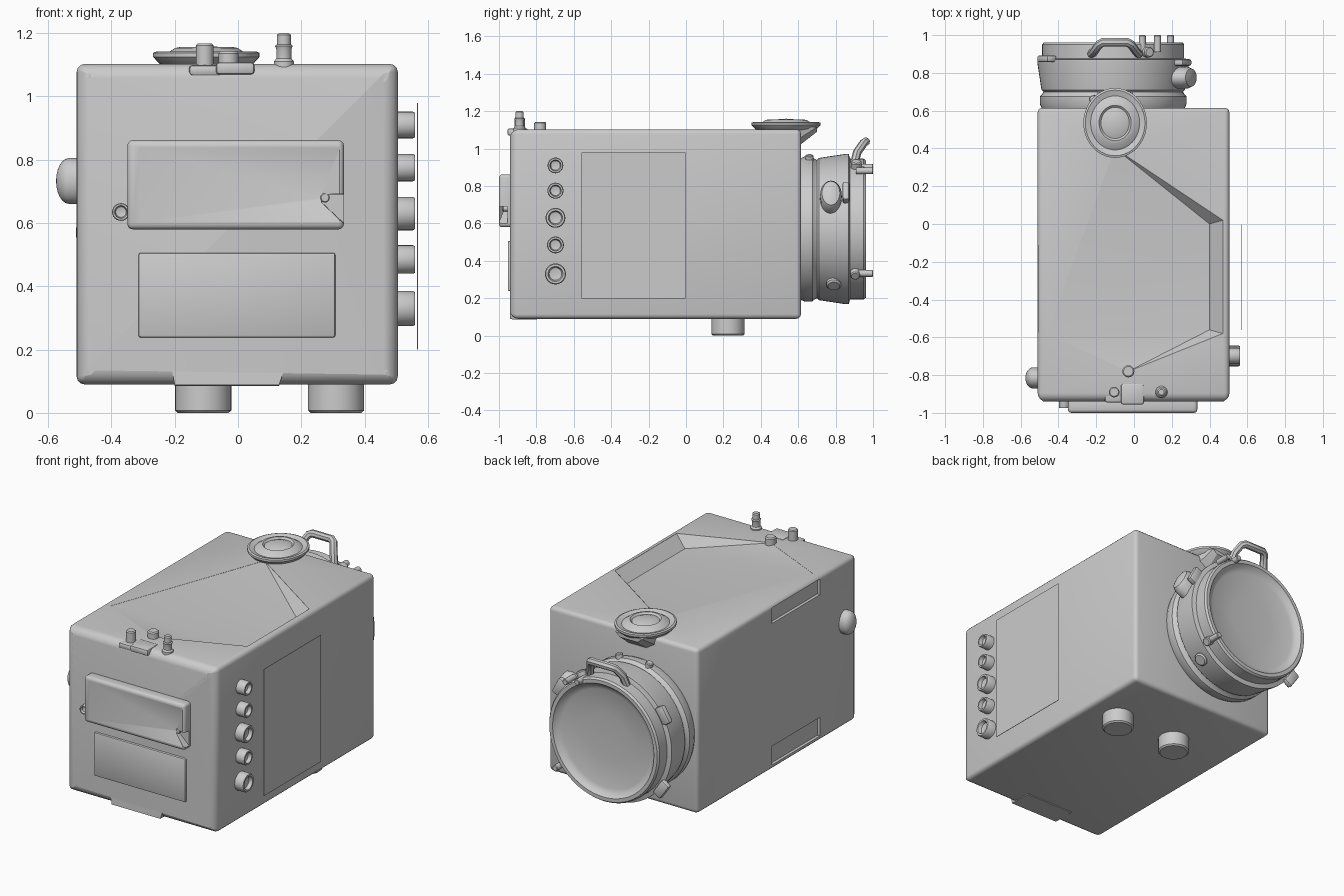
import bpy, bmesh
from math import sin, cos, pi, radians
from mathutils import Vector, Matrix

if "Cube" in bpy.data.objects:
    bpy.data.objects.remove(bpy.data.objects["Cube"])


def finish(name, bm, angle=35):
    bmesh.ops.recalc_face_normals(bm, faces=bm.faces)
    me = bpy.data.meshes.new(name)
    bm.to_mesh(me)
    bm.free()
    ob = bpy.data.objects.new(name, me)
    bpy.context.collection.objects.link(ob)
    smooth(ob, angle)
    return ob


def smooth(ob, angle=35):
    bpy.ops.object.select_all(action='DESELECT')
    ob.select_set(True)
    bpy.context.view_layer.objects.active = ob
    bpy.ops.object.shade_smooth_by_angle(angle=radians(angle))


def box(name, lo, hi, bevel=0.0, seg=3, front_bevel=None):
    bm = bmesh.new()
    lo, hi = Vector(lo), Vector(hi)
    size = hi - lo
    bmesh.ops.create_cube(bm, size=1, matrix=Matrix.Translation((lo + hi) / 2) @ Matrix.Diagonal((*size, 1)))
    if front_bevel:
        edges = [e for e in bm.edges if all(v.co.y < lo.y + 1e-4 for v in e.verts)]
        rest = [e for e in bm.edges if e not in edges]
        bmesh.ops.bevel(bm, geom=rest, offset=bevel, segments=seg, profile=0.5, affect='EDGES')
        edges = [e for e in bm.edges if all(v.co.y < lo.y + 1e-4 for v in e.verts)]
        bmesh.ops.bevel(bm, geom=edges, offset=front_bevel, segments=4, profile=0.5, affect='EDGES')
    elif bevel:
        bmesh.ops.bevel(bm, geom=bm.edges[:], offset=bevel, segments=seg, profile=0.5, affect='EDGES')
    return finish(name, bm)


def hull(name, pts):
    bm = bmesh.new()
    for p in pts:
        bm.verts.new(p)
    res = bmesh.ops.convex_hull(bm, input=bm.verts[:])
    junk = [v for v in bm.verts if not v.link_faces]
    bmesh.ops.delete(bm, geom=junk, context='VERTS')
    return finish(name, bm, 25)


def lathe(name, profile, origin, axis=(0, 0, 1), seg=32, squash=(1, 1)):
    """Spin (radius, height) points around an axis."""
    bm = bmesh.new()
    rot = Vector((0, 0, 1)).rotation_difference(Vector(axis)).to_matrix()
    rings = []
    for r, h in profile:
        rings.append([bm.verts.new(rot @ Vector((r * squash[0] * cos(2 * pi * i / seg),
                                                 r * squash[1] * sin(2 * pi * i / seg), h)) + Vector(origin))
                      for i in range(seg)])
    for a, b in zip(rings, rings[1:]):
        for i in range(seg):
            j = (i + 1) % seg
            bm.faces.new((a[i], a[j], b[j], b[i]))
    bmesh.ops.remove_doubles(bm, verts=bm.verts[:], dist=1e-5)
    return finish(name, bm)


def peg(name, origin, r, length, axis=(0, 0, 1), seg=20):
    b = r * 0.2
    return lathe(name, [(0, 0), (r, 0), (r, length - b), (r - b, length), (0, length)], origin, axis, seg)


def cut(ob, cutter):
    mod = ob.modifiers.new("cut", 'BOOLEAN')
    mod.operation, mod.solver, mod.object = 'DIFFERENCE', 'EXACT', cutter
    dg = bpy.context.evaluated_depsgraph_get()
    me = bpy.data.meshes.new_from_object(ob.evaluated_get(dg))
    ob.modifiers.clear()
    ob.data = me
    bpy.data.objects.remove(cutter)
    smooth(ob)


# main housing
body = box("housing", (-0.51, -0.94, 0.09), (0.505, 0.615, 1.103), 0.025, 3, 0.045)

# sunken top surface, deepest along the right-hand grip slot
rim = [(-0.1, 0.40), (-0.46, -0.58), (-0.03, -0.78), (0.47, -0.58), (0.47, 0.02)]
cut(body, hull("top_dent_cutter", [(x, y, z) for x, y in rim for z in (1.102, 1.2)]
               + [(0.40, 0.0, 1.035), (0.40, -0.56, 1.035)]))

# grip notches on the left side
for lo, hi in ((0.99, 1.085), (0.12, 0.235)):
    cut(body, box("notch_cutter", (-0.6, -0.575, lo), (-0.492, -0.11, hi)))

# bottom front catch
hull("front_catch", [(x, y, z) for x, y, z in
     [(-0.215, -0.938, 0.165), (0.155, -0.938, 0.165), (-0.2, -0.942, 0.088), (0.13, -0.942, 0.088),
      (-0.2, -0.80, 0.085), (0.13, -0.80, 0.085), (-0.2, -0.8, 0.16), (0.13, -0.8, 0.16)]])

# front viewing plate with folded face and corner notch
plate = box("viewing_plate", (-0.35, -1.0, 0.58), (0.335, -0.92, 0.862), 0.018, 3)
cut(plate, hull("plate_fold_cutter", [(x, y, z) for x in (-0.33, 0.325) for z in (0.60, 0.845)
                                      for y in (-1.001, -1.1)] + [(0.26, -0.972, 0.68)]))
cut(plate, hull("plate_notch_cutter", [(0.26, -1.1, 0.695), (0.345, -1.1, 0.695), (0.345, -1.1, 0.585),
                                       (0.265, -0.955, 0.69), (0.345, -0.955, 0.69),
                                       (0.345, -0.955, 0.59), (0.265, -0.955, 0.665), (0.26, -1.1, 0.665)]))
box("lower_panel", (-0.315, -0.953, 0.238), (0.308, -0.92, 0.506), 0.008, 2)
cup = lambda r, h: [(0, 0), (r, 0), (r, h * 0.9), (r * 0.92, h), (r * 0.72, h), (r * 0.6, h * 0.7), (0, h * 0.6)]
lathe("plate_button", cup(0.028, 0.05), (-0.37, -0.925, 0.635), (0, -1, 0), 24)
peg("notch_pin", (0.275, -0.94, 0.68), 0.015, 0.04, (0, -1, 0))

# right side sockets and thin cover sheet
for i, (z, r) in enumerate([(0.91, 0.042), (0.775, 0.043), (0.63, 0.053), (0.485, 0.045), (0.33, 0.056)]):
    lathe(f"socket_{i + 1}", cup(r, 0.07), (0.49, -0.698, z), (1, 0, 0), 28)
box("side_cover_sheet", (0.566, -0.56, 0.2), (0.569, -0.003, 0.98))

# left side button
lathe("side_button", [(0, 0), (0.06, 0), (0.06, 0.045)] +
      [(0.06 * cos(a * pi / 12), 0.045 + 0.04 * sin(a * pi / 12)) for a in range(1, 7)],
      (-0.49, -0.815, 0.733), (-1, 0, 0), 28, (1.2, 0.93))

# feet
for i, x in enumerate((-0.11, 0.31)):
    lathe(f"foot_{i + 1}", [(0, 0), (0.08, 0), (0.089, 0.008), (0.089, 0.1), (0, 0.1)], (x, 0.225, 0))

# controls on the top front edge
box("control_bracket", (-0.07, -0.955, 1.07), (0.052, -0.845, 1.108), 0.01, 2)
box("control_arm", (-0.155, -0.945, 1.065), (-0.05, -0.86, 1.10), 0.012, 2)
peg("control_post", (-0.105, -0.89, 1.07), 0.028, 0.097)
peg("top_button", (-0.03, -0.78, 1.06), 0.032, 0.083)
lathe("tall_post", [(0, 0), (0.032, 0), (0.032, 0.05), (0.024, 0.06), (0.024, 0.09), (0.028, 0.1),
                    (0.022, 0.105), (0.022, 0.135), (0.015, 0.14), (0, 0.14)], (0.145, -0.89, 1.06), seg=24)

# mushroom cap at the rear of the top
lathe("top_cap", [(0, 0), (0.09, 0), (0.15, 0.035), (0.168, 0.055), (0.168, 0.068), (0.158, 0.072), (0.13, 0.062),
                  (0.10, 0.083), (0.085, 0.086), (0.075, 0.076), (0.05, 0.086), (0, 0.09)],
      (-0.1, 0.535, 1.07), seg=40, squash=(1, 1.1))
hull("cap_support", [(-0.1 + s * w, y, z) for s in (-1, 1) for w, y, z in
                     [(0.09, 0.70, 1.115), (0.06, 0.70, 1.09), (0.06, 0.61, 1.02), (0.13, 0.60, 1.12), (0.12, 0.60, 1.05)]])

# rear barrel with dished cap
CX, CZ = -0.11, 0.57
lathe("rear_barrel", [(0, 0), (0.375, 0), (0.388, 0.03), (0.388, 0.07), (0.376, 0.082), (0.37, 0.095),
                      (0.38, 0.105), (0.402, 0.25), (0.402, 0.265), (0.376, 0.272), (0.376, 0.345),
                      (0.367, 0.357), (0.345, 0.357), (0.328, 0.335), (0.30, 0.325), (0.15, 0.315), (0, 0.312)],
      (CX, 0.605, CZ), (0, 1, 0), 64)


def on_barrel(deg, r, y):
    return Vector((CX + r * cos(radians(deg)), y, CZ + r * sin(radians(deg))))


def radial(deg):
    return (cos(radians(deg)), 0, sin(radians(deg)))


# clips around the barrel
for i, (deg, y) in enumerate([(148, 0.875), (-145, 0.875), (28, 0.855)]):
    clip = box(f"barrel_clip_{i + 1}", (-0.03, -0.018, -0.055), (0.03, 0.018, 0.055), 0.012, 2)
    clip.matrix_world = Matrix.Translation(on_barrel(deg, 0.415, y)) @ Matrix.Rotation(-radians(deg), 4, 'Y')

# side knob, small studs and end pins
lathe("barrel_knob", [(0, 0), (0.085, 0), (0.085, 0.07), (0.07, 0.095), (0.035, 0.105), (0, 0.106)],
      on_barrel(25, 0.36, 0.775), radial(25), 28, (1.0, 0.68))
for i, (deg, y, r) in enumerate([(-48, 0.79, 0.04), (-38, 0.905, 0.026), (62, 0.91, 0.028), (105, 0.66, 0.022), (75, 0.66, 0.022)]):
    peg(f"barrel_stud_{i + 1}", on_barrel(deg, 0.36, y), r, 0.05, radial(deg))
for i, (deg, r) in enumerate([(-38, 0.385), (65, 0.365), (53, 0.39)]):
    peg(f"end_pin_{i + 1}", on_barrel(deg, r, 0.91), 0.018, 0.09, (0, 1, 0), 16)

# carry handle on the barrel
cu = bpy.data.curves.new("carry_handle", 'CURVE')
cu.dimensions, cu.bevel_depth, cu.bevel_resolution, cu.use_fill_caps = '3D', 0.023, 2, True
sp = cu.splines.new('POLY')
path = [(-0.225, 0.90, 0.92), (-0.21, 0.915, 0.98), (-0.185, 0.95, 1.03), (-0.165, 0.962, 1.038)]
path += [(2 * -0.1 - x, y, z) for x, y, z in reversed(path)]
sp.points.add(len(path) - 1)
for p, co in zip(sp.points, path):
    p.co = (*co, 1)
tmp = bpy.data.objects.new("handle_curve", cu)
bpy.context.collection.objects.link(tmp)
dg = bpy.context.evaluated_depsgraph_get()
handle = bpy.data.objects.new("carry_handle", bpy.data.meshes.new_from_object(tmp.evaluated_get(dg)))
bpy.context.collection.objects.link(handle)
bpy.data.objects.remove(tmp)
smooth(handle, 40)
